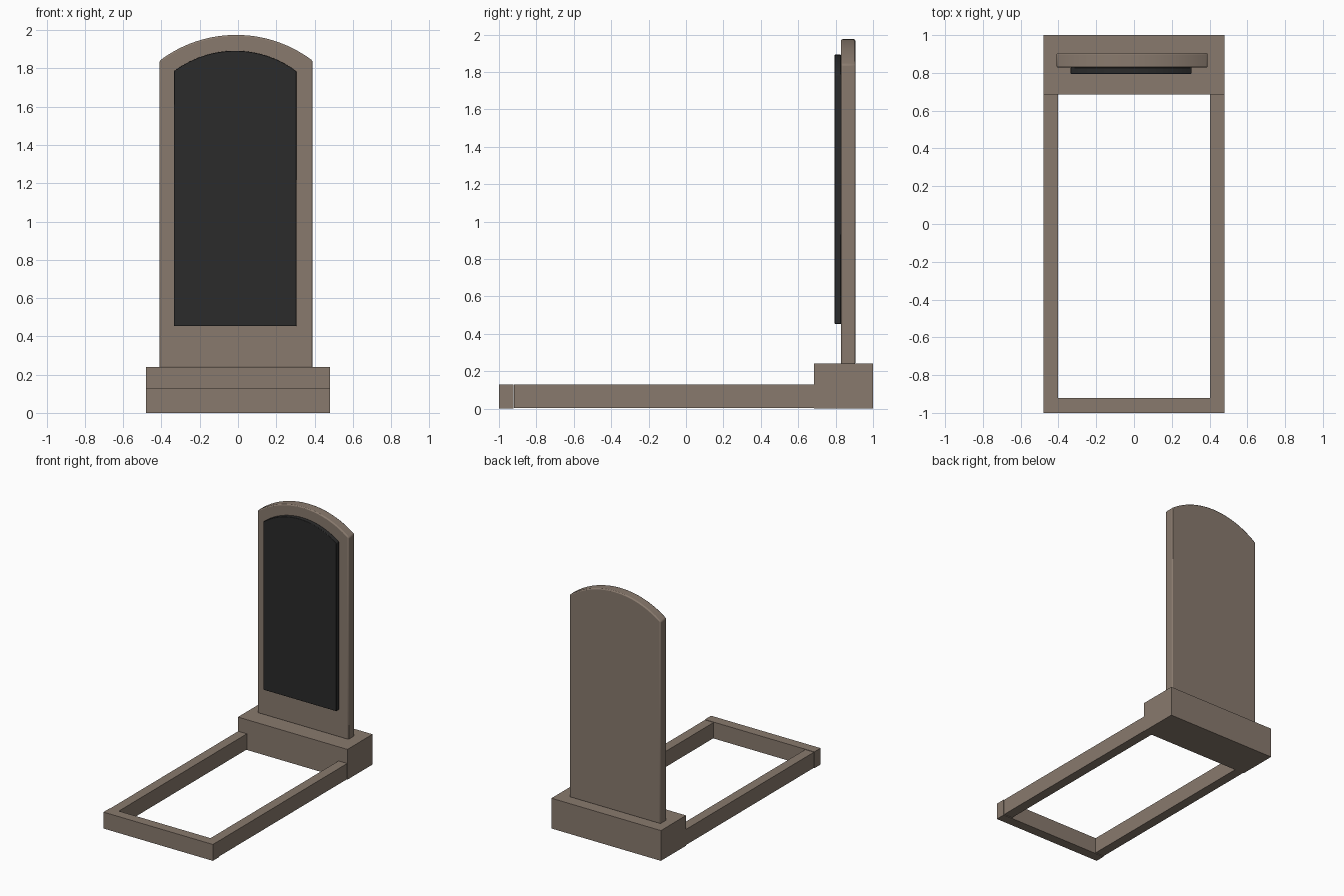
import bpy, bmesh, math

if "Cube" in bpy.data.objects:
    bpy.data.objects.remove(bpy.data.objects["Cube"])


def material(name, rgb):
    m = bpy.data.materials.new(name)
    m.diffuse_color = (*rgb, 1)
    m.use_nodes = True
    m.node_tree.nodes["Principled BSDF"].inputs["Base Color"].default_value = m.diffuse_color
    return m


STONE = material("brown_stone", (0.25, 0.195, 0.155))
BLACK = material("polished_black", (0.024, 0.024, 0.024))


def finish(name, bm, mat):
    bmesh.ops.recalc_face_normals(bm, faces=bm.faces)
    me = bpy.data.meshes.new(name)
    bm.to_mesh(me)
    bm.free()
    me.materials.append(mat)
    ob = bpy.data.objects.new(name, me)
    bpy.context.collection.objects.link(ob)
    return ob


def box(name, x, y, z, mat):
    bm = bmesh.new()
    bmesh.ops.create_cube(bm, size=1)
    for v in bm.verts:
        for i, (lo, hi) in enumerate((x, y, z)):
            v.co[i] = lo if v.co[i] < 0 else hi
    return finish(name, bm, mat)


def arched_slab(name, x, y, z_low, z_side, z_top, mat, bevel, steps=28):
    # rectangle with a shallow circular arc on top, extruded along y
    cx, half, rise = sum(x) / 2, (x[1] - x[0]) / 2, z_top - z_side
    r = (half ** 2 + rise ** 2) / (2 * rise)
    a = math.asin(half / r)
    pts = [(x[0], z_low), (x[1], z_low)]
    for i in range(steps + 1):
        t = a - 2 * a * i / steps
        pts.append((cx + r * math.sin(t), z_top - r + r * math.cos(t)))
    bm = bmesh.new()
    face = bm.faces.new([bm.verts.new((px, y[0], pz)) for px, pz in pts])
    new = bmesh.ops.extrude_face_region(bm, geom=[face])["geom"]
    for v in new:
        if isinstance(v, bmesh.types.BMVert):
            v.co.y = y[1]
    ob = finish(name, bm, mat)
    mod = ob.modifiers.new("soft_edges", 'BEVEL')
    mod.width, mod.segments = bevel, 2
    mod.limit_method, mod.angle_limit = 'ANGLE', math.radians(40)
    bpy.ops.object.select_all(action='DESELECT')
    ob.select_set(True)
    bpy.context.view_layer.objects.active = ob
    bpy.ops.object.shade_smooth_by_angle(angle=math.radians(50))
    return ob


# plinth and grave border
box("plinth", (-0.48, 0.48), (0.685, 1.0), (0, 0.24), STONE)
for side, s in (("left", -1), ("right", 1)):
    box(side + "_border", tuple(sorted((s * 0.478, s * 0.402))),
        (-0.92, 0.685), (0.004, 0.128), STONE)
box("front_border", (-0.48, 0.48), (-1.0, -0.922), (0, 0.13), STONE)

# upright headstone and its dark inscription panel
arched_slab("headstone", (-0.41, 0.39), (0.828, 0.905), 0.235, 1.84, 1.975, STONE, 0.008)
arched_slab("inscription_panel", (-0.335, 0.305), (0.795, 0.829), 0.453, 1.785, 1.892, BLACK, 0.003)
